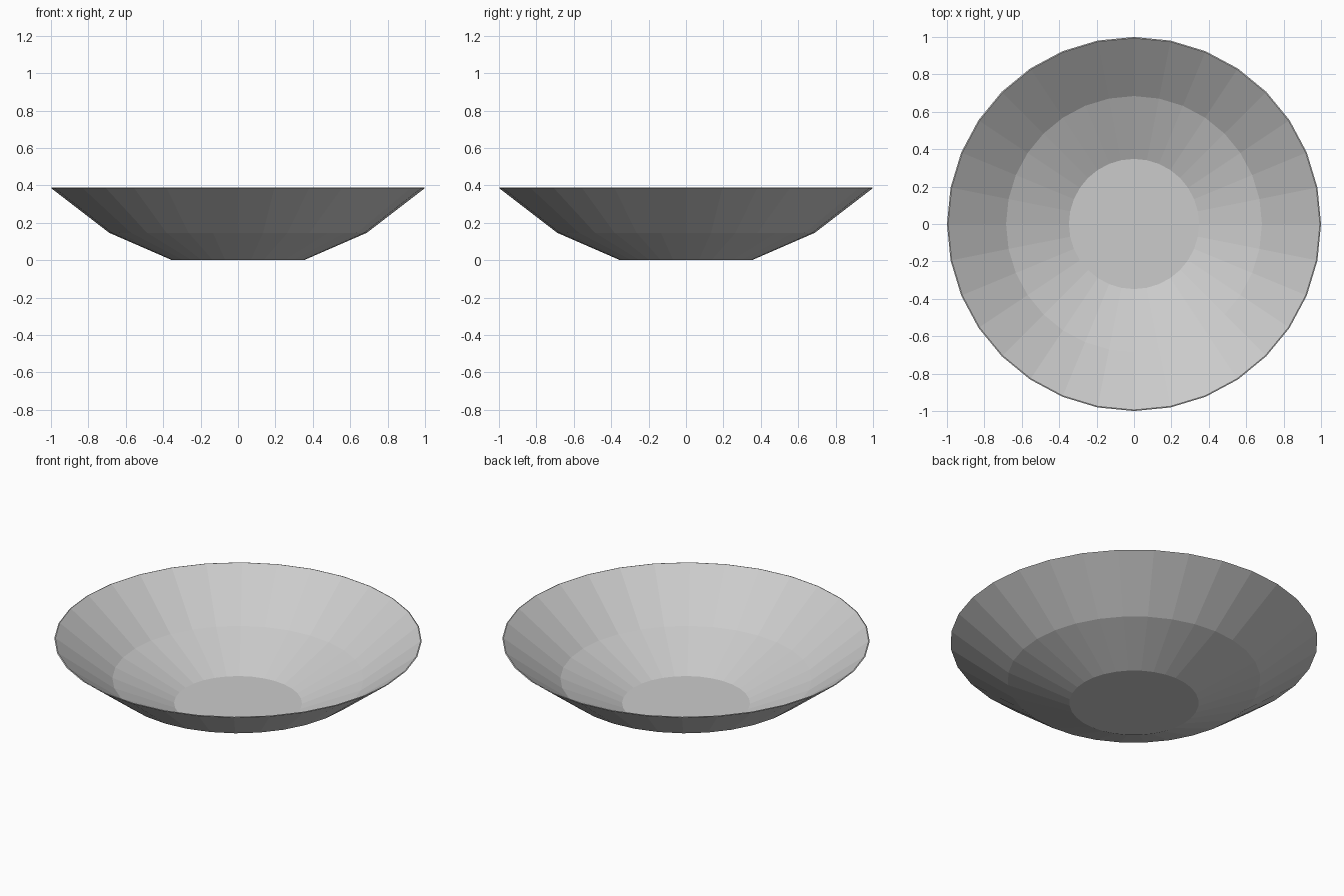
import bpy, bmesh
from math import cos, sin, tau

if "Cube" in bpy.data.objects:
    bpy.data.objects.remove(bpy.data.objects["Cube"])

SIDES = 32

# Profile (radius, height): outer wall from base to rim, then inner wall back down
PROFILE = [(0.352, 0.0), (0.688, 0.146), (1.0, 0.386),
           (0.994, 0.388), (0.684, 0.152), (0.348, 0.007)]

bm = bmesh.new()
rings = [[bm.verts.new((r * cos(tau * i / SIDES), r * sin(tau * i / SIDES), z))
          for i in range(SIDES)] for r, z in PROFILE]

# Walls and rim
for a, b in zip(rings, rings[1:]):
    for i in range(SIDES):
        j = (i + 1) % SIDES
        bm.faces.new((a[i], a[j], b[j], b[i]))

# Underside and inner floor
bm.faces.new(rings[0][::-1])
bm.faces.new(rings[-1])
bmesh.ops.recalc_face_normals(bm, faces=bm.faces)

mesh = bpy.data.meshes.new("bowl")
bm.to_mesh(mesh)
bm.free()
bowl = bpy.data.objects.new("bowl", mesh)
bpy.context.collection.objects.link(bowl)
